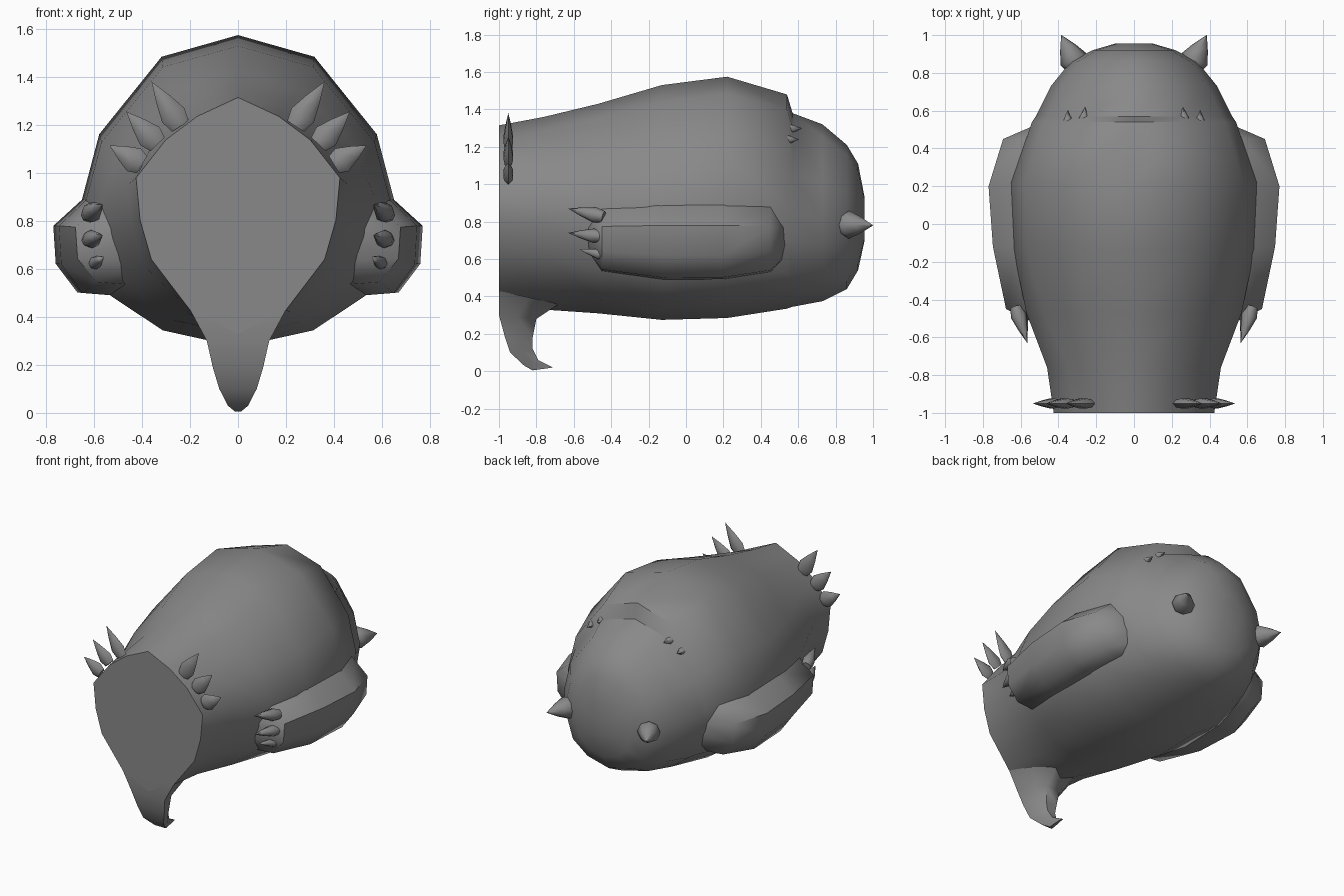
import bpy, bmesh, math
from mathutils import Vector

cube = bpy.data.objects.get("Cube")
if cube:
    bpy.data.objects.remove(cube, do_unlink=True)

grey = bpy.data.materials.new("stone grey")
grey.use_nodes = True
colour = (0.25, 0.25, 0.25, 1)
grey.diffuse_color = colour
grey.node_tree.nodes["Principled BSDF"].inputs["Base Color"].default_value = colour


def loft(name, rings, angle=50):
    """Skin closed rings of points, cap both ends and shade smooth."""
    bm = bmesh.new()
    loops = [[bm.verts.new(p) for p in ring] for ring in rings]
    n = len(loops[0])
    for a, b in zip(loops, loops[1:]):
        for i in range(n):
            j = (i + 1) % n
            bm.faces.new((a[i], a[j], b[j], b[i]))
    bm.faces.new(loops[0])
    bm.faces.new(loops[-1])
    bmesh.ops.remove_doubles(bm, verts=bm.verts[:], dist=0.0005)
    bmesh.ops.recalc_face_normals(bm, faces=bm.faces[:])
    mesh = bpy.data.meshes.new(name)
    bm.to_mesh(mesh)
    bm.free()
    mesh.materials.append(grey)
    obj = bpy.data.objects.new(name, mesh)
    bpy.context.collection.objects.link(obj)
    bpy.ops.object.select_all(action='DESELECT')
    obj.select_set(True)
    bpy.context.view_layer.objects.active = obj
    bpy.ops.object.shade_smooth_by_angle(angle=math.radians(angle))
    return obj


def spike(name, base, tip, wide, thick, side_axis=(0, 1, 0), sides=8):
    """Pointed claw with a slight swell above the base."""
    base, tip = Vector(base), Vector(tip)
    axis = tip - base
    u = axis.cross(Vector(side_axis)).normalized()
    v = axis.cross(u).normalized()
    rings = []
    for t, r in ((0, 0.75), (0.25, 1), (0.6, 0.6), (1, 0.01)):
        turns = [math.tau * i / sides for i in range(sides)]
        rings.append([base + axis * t + (u * math.cos(a) * wide + v * math.sin(a) * thick) * r
                      for a in turns])
    return loft(name, rings)


def mirrored(p, s):
    return (p[0] * s, p[1], p[2])


# Body: face outline blends into a round barrel, then closes as a dome
face = [(0, 1), (.4, .92), (.71, .82), (1, .66), (.96, .48), (.85, .315), (.47, .1), (0, 0)]
barrel = [(0, 1), (.49, .93), (.89, .68), (1, .47), (.95, .33), (.83, .17), (.49, .055), (0, 0)]
# y, top, bottom, half width, blend
stations = [
    (-1, 1.315, .33, .425, 0), (-.76, 1.36, .33, .46, .3),
    (-.47, 1.43, .31, .57, .7), (-.13, 1.53, .275, .64, 1),
    (.22, 1.575, .285, .65, 1), (.54, 1.48, .335, .54, 1),
    (.57, 1.38, .345, .52, 1), (.73, 1.32, .375, .44, 1),
    (.86, 1.21, .44, .335, 1), (.92, 1.11, .54, .22, 1),
    (.955, .93, .7, .1, 1)]
rings = []
for y, top, bottom, w, k in stations:
    half = []
    for (fx, fz), (bx, bz) in zip(face, barrel):
        x, z = fx + (bx - fx) * k, fz + (bz - fz) * k
        half.append((x * w, y, bottom + z * (top - bottom)))
    rings.append(half + [mirrored(p, -1) for p in half[-2:0:-1]])
loft("body", rings)

# Chin hook: z and y of front edge, y and z of back edge, half width
hook = [(.43, -1, -.68, .36, .2), (.3, -1, -.8, .28, .13), (.19, -.97, -.82, .18, .105),
        (.1, -.94, -.82, .12, .078), (.03, -.865, -.79, .06, .042), (.005, -.82, -.71, .02, .012)]
loft("chin_hook", [[(-w, fy, fz), (w, fy, fz), (w * .85, (fy + by) / 2, (fz + bz) / 2),
                    (w * .4, by, bz), (-w * .4, by, bz),
                    (-w * .85, (fy + by) / 2, (fz + bz) / 2)]
                   for fz, fy, by, bz, w in hook])

# Arms folded along the sides
arm_profile = [(.3, .52), (.54, .49), (.67, .5), (.76, .62), (.77, .78), (.64, .9), (.4, 1)]
arm_stations = [(-.52, .7, .45), (-.45, .88, .82), (-.12, .97, 1), (.2, 1, .99),
                (.45, .9, .84), (.53, .66, .55)]   # y, width scale, height scale
claws = [((.625, -.44, .825), (.565, -.63, .87), .042), ((.625, -.45, .72), (.565, -.63, .74), .038),
         ((.605, -.43, .618), (.56, -.57, .652), .028)]
rim_spikes = [((.24, 1.195), (.36, 1.38)), ((.335, 1.12), (.465, 1.255)), ((.4, 1.035), (.535, 1.115))]

for s, side in ((1, "left"), (-1, "right")):
    loft(f"{side}_arm", [[(x * w * s, y, .75 + (z - .75) * h) for x, z in arm_profile]
                         for y, w, h in arm_stations])
    for i, (b, t, r) in enumerate(claws):
        spike(f"{side}_arm_claw_{i + 1}", mirrored(b, s), mirrored(t, s), r, r, (0, 0, 1))
    # Flat spikes around the face rim
    for i, (b, t) in enumerate(rim_spikes):
        spike(f"{side}_rim_spike_{i + 1}", (b[0] * s, -.95, b[1]), (t[0] * s, -.95, t[1]),
              .055, .03, sides=6)
    # Small spikes on the upper back
    spike(f"{side}_back_spike_inner", (.27 * s, .5, 1.29), (.26 * s, .62, 1.3), .036, .036, (0, 0, 1))
    spike(f"{side}_back_spike_outer", (.35 * s, .47, 1.235), (.35 * s, .605, 1.24), .038, .038, (0, 0, 1))
    # Large spikes at the rear
    spike(f"{side}_rear_spike", (.3 * s, .83, .785), (.385 * s, 1, .78), .075, .075, (0, 0, 1))
